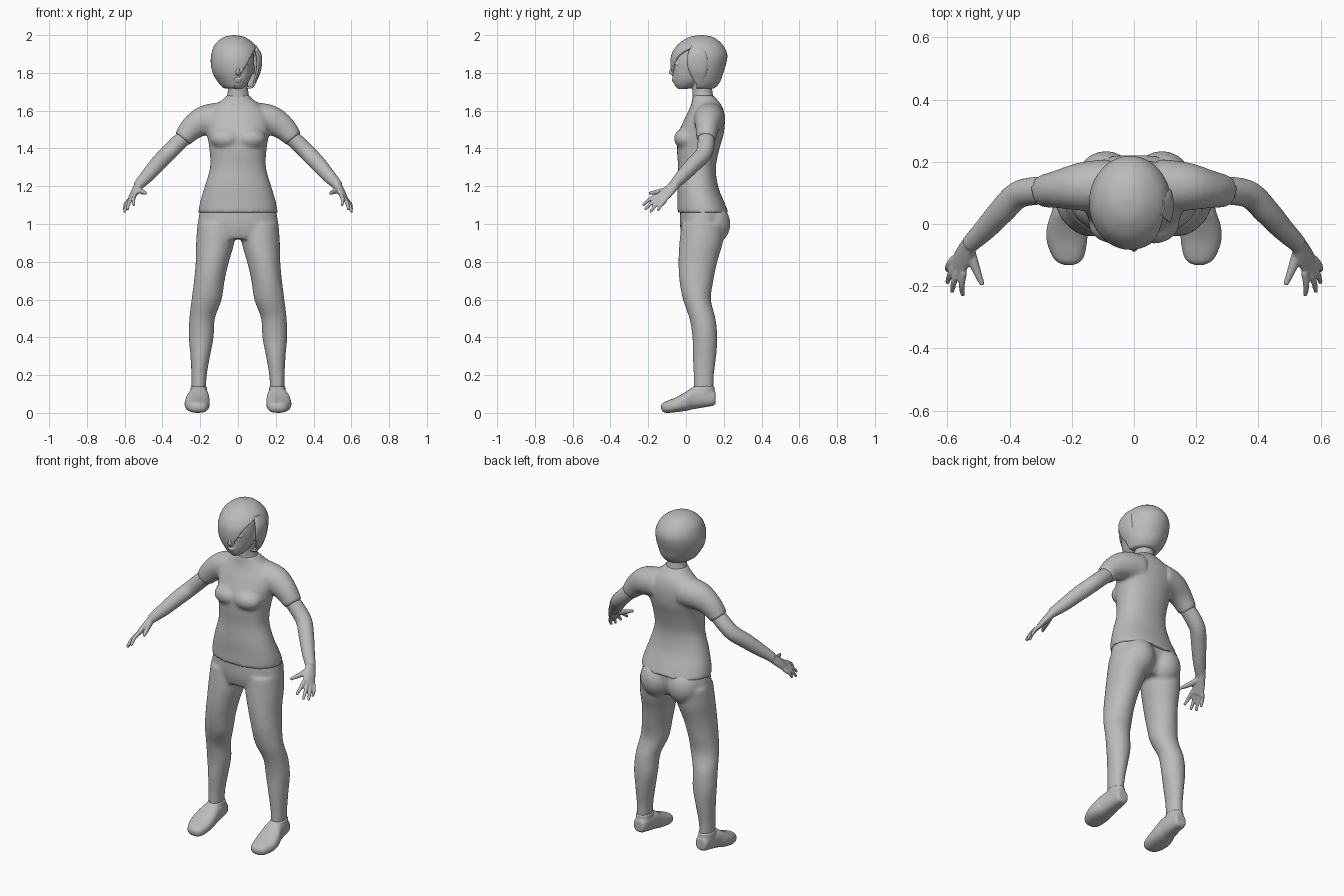
import bpy, bmesh, math
from mathutils import Vector, Matrix

GREY = bpy.data.materials.new("plain grey")
GREY.diffuse_color = (0.5, 0.5, 0.5, 1)
X, Y, Z = Vector((1, 0, 0)), Vector((0, 1, 0)), Vector((0, 0, 1))


def smooth_path(rings, steps):
    """Catmull-Rom interpolation of (x, y, z, a, b) rings."""
    p = [rings[0]] + list(rings) + [rings[-1]]
    out = []
    for i in range(1, len(p) - 2):
        for s in range(steps):
            t = s / steps
            out.append([0.5 * (2 * q1 + (q2 - q0) * t + (2 * q0 - 5 * q1 + 4 * q2 - q3) * t * t
                               + (3 * q1 - q0 - 3 * q2 + q3) * t ** 3)
                        for q0, q1, q2, q3 in zip(p[i - 1], p[i], p[i + 1], p[i + 2])])
    out.append(list(rings[-1]))
    return out


def loft(bm, rings, axes=None, n=28, steps=4, power=2.0):
    """Skin of elliptical rings; axes fixed or perpendicular to the path."""
    path = smooth_path(rings, steps)
    loops = []
    for i, (x, y, z, a, b) in enumerate(path):
        if axes:
            u, v = axes
        else:
            t = Vector(path[min(i + 1, len(path) - 1)][:3]) - Vector(path[max(i - 1, 0)][:3])
            u = t.cross(Z).normalized()
            v = u.cross(t).normalized()
        loop = []
        for k in range(n):
            c, s = math.cos(math.tau * k / n), math.sin(math.tau * k / n)
            c = math.copysign(abs(c) ** (2 / power), c)
            s = math.copysign(abs(s) ** (2 / power), s)
            loop.append(bm.verts.new(Vector((x, y, z)) + u * (a * c) + v * (b * s)))
        loops.append(loop)
    for l0, l1 in zip(loops, loops[1:]):
        for k in range(n):
            bm.faces.new((l0[k], l0[(k + 1) % n], l1[(k + 1) % n], l1[k]))
    bm.faces.new(loops[0])
    bm.faces.new(loops[-1])


def ball(bm, centre, radii, turn=0.0):
    m = Matrix.Translation(centre) @ Matrix.Rotation(turn, 4, 'Y') @ Matrix.Diagonal((*radii, 1))
    bmesh.ops.create_uvsphere(bm, u_segments=24, v_segments=16, radius=1, matrix=m)


def finish(name, bm, voxel=0, smooth=5):
    """Make the object; a voxel size fuses overlapping volumes into one skin."""
    bmesh.ops.recalc_face_normals(bm, faces=bm.faces[:])
    me = bpy.data.meshes.new(name)
    bm.to_mesh(me)
    bm.free()
    me.materials.append(GREY)
    ob = bpy.data.objects.new(name, me)
    bpy.context.collection.objects.link(ob)
    if voxel:
        r = ob.modifiers.new("fuse", 'REMESH')
        r.mode, r.voxel_size, r.use_smooth_shade = 'VOXEL', voxel, True
        m = ob.modifiers.new("relax", 'SMOOTH')
        m.factor, m.iterations = 0.5, smooth
    else:
        bpy.ops.object.select_all(action='DESELECT')
        ob.select_set(True)
        bpy.context.view_layer.objects.active = ob
        bpy.ops.object.shade_smooth_by_angle(angle=math.radians(50))
    return ob


# Shirt: torso, bust and sleeves fused
bm = bmesh.new()
torso = [(1.06, .09, .211, .136), (1.12, .078, .2, .123), (1.2, .062, .176, .108),
         (1.3, .058, .148, .1), (1.4, .065, .152, .113), (1.48, .08, .165, .12),
         (1.56, .1, .17, .106), (1.62, .108, .13, .085), (1.66, .098, .08, .066), (1.68, .09, .066, .058)]
loft(bm, [(0, y, z, a, b) for z, y, a, b in torso], (X, Y), n=40, power=2.2)
for s in (1, -1):
    ball(bm, (s * .062, .002, 1.452), (.085, .066, .058))
    loft(bm, [(s * .08, .125, 1.56, .085, .085), (s * .17, .12, 1.55, .078, .08),
              (s * .24, .112, 1.51, .062, .066), (s * .295, .105, 1.45, .052, .05)])
finish("shirt", bm, 0.01, 6)

# Trousers: hips, seat and legs fused
bm = bmesh.new()
hips = [(1.1, .088, .195, .118), (1.0, .085, .213, .117), (.95, .08, .2, .105), (.92, .075, .17, .09)]
loft(bm, [(0, y, z, a, b) for z, y, a, b in hips], (X, Y), n=40, power=2.2)
leg = [(1.0, .115, .09, .1, .115), (.9, .121, .08, .101, .115), (.8, .136, .063, .088, .103),
       (.7, .152, .055, .081, .09), (.6, .166, .058, .08, .074), (.5, .19, .087, .068, .069),
       (.4, .195, .1, .066, .066), (.3, .2, .098, .052, .062), (.2, .206, .094, .041, .054),
       (.12, .208, .093, .038, .053)]
for s in (1, -1):
    ball(bm, (s * .09, .135, 1.0), (.098, .1, .11))
    loft(bm, [(s * x, y, z, a, b) for z, x, y, a, b in leg], (X, Y))
finish("trousers", bm, 0.01, 5)

for s, side in ((1, "left"), (-1, "right")):
    # Arm with palm and fingers
    bm = bmesh.new()
    loft(bm, [(s * .26, .106, 1.48, .043, .043), (s * .32, .106, 1.425, .045, .043),
              (s * .375, .092, 1.37, .044, .043), (s * .425, .042, 1.318, .042, .042),
              (s * .48, -.018, 1.255, .036, .036), (s * .53, -.067, 1.203, .028, .026)])
    w = Vector((s * .5, .75, -.42)).normalized()
    nrm = w.cross(Vector((s * .035, -.075, -.07))).normalized()
    loft(bm, [(s * .522, -.055, 1.21, .026, .024), (s * .547, -.1, 1.168, .035, .019),
              (s * .566, -.138, 1.132, .037, .013)], (w, nrm))
    tips = [(.55, -.23, 1.098), (.585, -.218, 1.075), (.6, -.19, 1.062), (.602, -.15, 1.07)]
    for k, tip in enumerate(tips):
        base = Vector((s * .563, -.132, 1.138)) + w * (-.03 + .02 * k)
        tip = Vector((s * tip[0], tip[1], tip[2]))
        mid = base.lerp(tip, .55) + Vector((s * .005, 0, .006))
        loft(bm, [(*base, .012, .012), (*mid, .0105, .0105), (*tip, .0075, .0075)], n=12)
    loft(bm, [(s * .53, -.085, 1.185, .02, .017), (s * .51, -.14, 1.172, .015, .014),
              (s * .487, -.197, 1.162, .008, .008)], n=12)
    finish(side + "_arm", bm, 0.005, 3)

    # Shoe lofted from heel to toe: y, x, bottom, top, half width
    bm = bmesh.new()
    shoe = [(.157, .206, .06, .09, .018), (.15, .206, .04, .118, .036), (.1, .206, .03, .136, .046),
            (.04, .209, .02, .136, .055), (0, .214, .011, .112, .064), (-.05, .216, .004, .084, .066),
            (-.1, .212, 0, .064, .053), (-.122, .21, .006, .054, .037), (-.132, .209, .02, .042, .014)]
    loft(bm, [(s * x, y, (lo + hi) / 2, a, (hi - lo) / 2) for y, x, lo, hi, a in shoe], (X, Z), power=2.5)
    loft(bm, [(s * .208, .094, .1, .045, .058), (s * .208, .094, .142, .043, .057)], (X, Y), steps=2)
    finish(side + "_shoe", bm, 0.006, 3)

# Head: skull, neck, nose, lips, brows and ears fused
bm = bmesh.new()
skull = [(1.714, -.018, .02, .022), (1.735, .002, .044, .062), (1.765, .02, .064, .088), (1.81, .03, .078, .1),
         (1.87, .042, .085, .112), (1.93, .055, .075, .1), (1.965, .06, .03, .05)]
loft(bm, [(0, y, z, a, b) for z, y, a, b in skull], (X, Y))
loft(bm, [(0, .095, 1.6, .075, .055), (0, .09, 1.67, .06, .055), (0, .086, 1.71, .054, .053),
          (0, .08, 1.8, .055, .055)], (X, Y))
loft(bm, [(0, -.066, 1.845, .008, .01), (0, -.074, 1.815, .009, .013), (0, -.076, 1.798, .013, .014),
          (0, -.066, 1.788, .012, .01)], (X, Y), n=16)
ball(bm, (0, -.066, 1.768), (.022, .011, .006))
ball(bm, (0, -.063, 1.757), (.019, .011, .007))
for s in (1, -1):
    ball(bm, (s * .036, -.05, 1.85), (.026, .012, .007), s * .15)
    ball(bm, (s * .034, -.05, 1.828), (.017, .01, .008))
    ball(bm, (s * .08, .05, 1.82), (.01, .02, .03))
finish("head", bm, 0.005, 2)

# Bobbed hair with a sweeping fringe and an opening over one side of the face
bm = bmesh.new()
bob = [(2.0, -.02, .08, .008, .008), (1.988, -.02, .08, .058, .066), (1.95, -.016, .075, .106, .118),
       (1.9, -.013, .071, .128, .147), (1.85, -.012, .065, .132, .148), (1.8, -.01, .06, .124, .137),
       (1.755, -.005, .06, .104, .122), (1.722, 0, .055, .08, .1), (1.717, 0, .06, .052, .07)]
loft(bm, [(x, y, z, a, b) for z, x, y, a, b in bob], (X, Y), n=48, steps=5)
fringe = (Vector((-.02, 0, 1.725)), Vector((.2, 0, -.11)).normalized())
edge = (Vector((.055, .055, 1.73)), Vector((0, -.19, -.025)).normalized())
for co, no in (fringe, edge):
    bmesh.ops.bisect_plane(bm, geom=bm.verts[:] + bm.edges[:] + bm.faces[:], plane_co=co, plane_no=no)
gone = [f for f in bm.faces if all((f.calc_center_median() - co).dot(no) > 0 for co, no in (fringe, edge))]
bmesh.ops.delete(bm, geom=gone, context='FACES')
hair = finish("hair", bm)
sol = hair.modifiers.new("thickness", 'SOLIDIFY')
sol.thickness, sol.offset = 0.012, -1

# Side lock overlapping the parting, tucked behind the cheek
bm = bmesh.new()
loft(bm, [(.085, .06, 1.945, .012, .03), (.108, .06, 1.9, .016, .05), (.112, .06, 1.85, .015, .055),
          (.105, .065, 1.8, .013, .045), (.088, .07, 1.75, .008, .025)], (X, Y), n=20)
finish("side_lock", bm)
